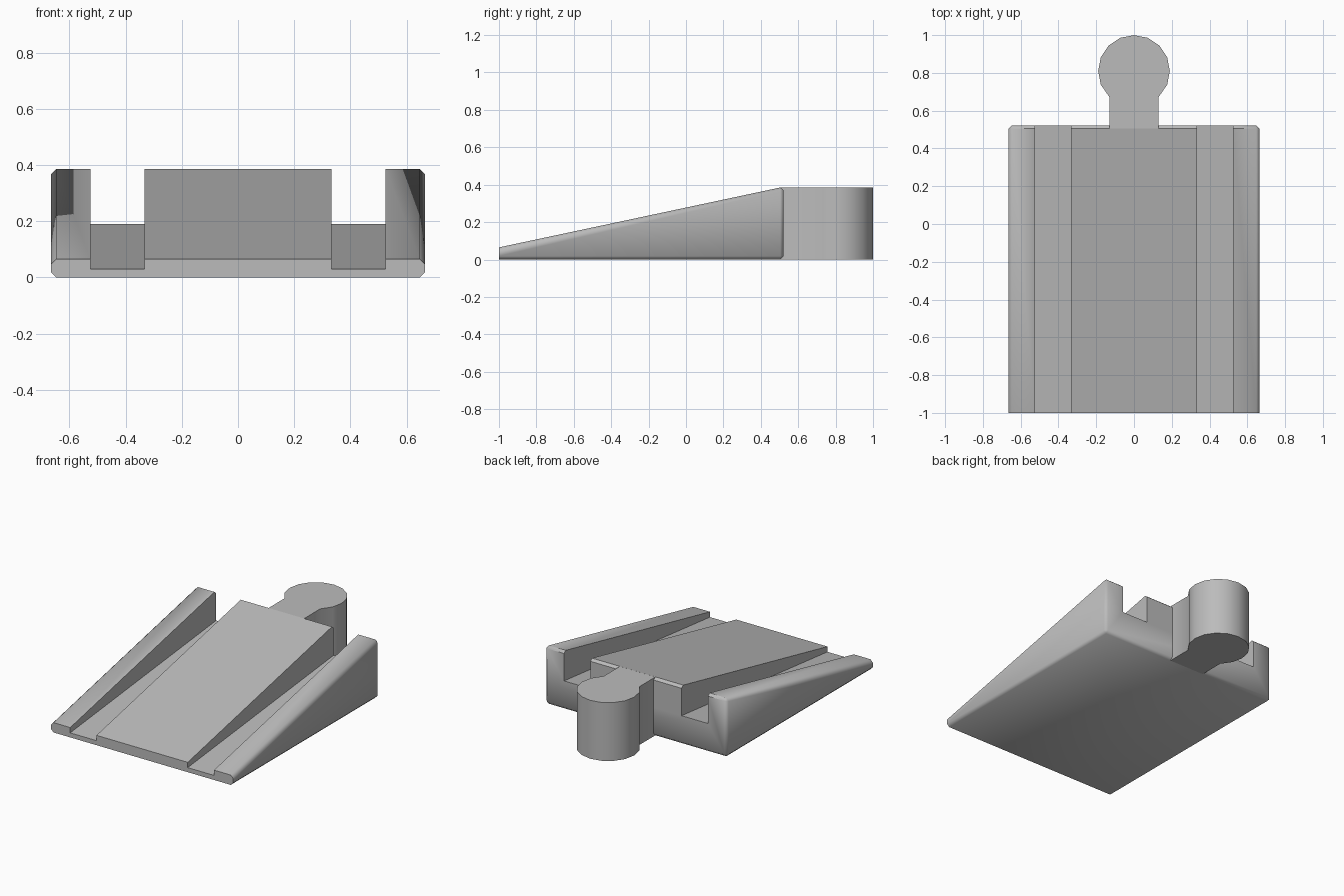
import bpy, bmesh, math

cube = bpy.data.objects.get("Cube")
if cube:
    bpy.data.objects.remove(cube, do_unlink=True)

FRONT, BACK, HALF_W = -1.0, 0.522, 0.665
TOP = 0.385

grey = bpy.data.materials.new("plain_grey")
grey.use_nodes = True
colour = (0.5, 0.5, 0.5, 1)
grey.diffuse_color = colour
grey.node_tree.nodes["Principled BSDF"].inputs["Base Color"].default_value = colour


def prism(name, points, shift, chamfer=0):
    """Extrude a closed outline along a vector; optionally chamfer all but the front edges."""
    bm = bmesh.new()
    base = bm.faces.new([bm.verts.new(p) for p in points])
    ext = bmesh.ops.extrude_face_region(bm, geom=[base])
    verts = [g for g in ext["geom"] if isinstance(g, bmesh.types.BMVert)]
    bmesh.ops.translate(bm, verts=verts, vec=shift)
    bmesh.ops.recalc_face_normals(bm, faces=bm.faces)
    if chamfer:
        edges = [e for e in bm.edges if any(v.co.y > FRONT + 0.01 for v in e.verts)]
        bmesh.ops.bevel(bm, geom=edges, offset=chamfer, segments=1,
                        profile=0.5, affect='EDGES', clamp_overlap=True)
        bmesh.ops.recalc_face_normals(bm, faces=bm.faces)
    mesh = bpy.data.meshes.new(name)
    bm.to_mesh(mesh)
    bm.free()
    mesh.materials.append(grey)
    obj = bpy.data.objects.new(name, mesh)
    bpy.context.collection.objects.link(obj)
    return obj


def smooth(obj, degrees):
    bpy.ops.object.select_all(action='DESELECT')
    obj.select_set(True)
    bpy.context.view_layer.objects.active = obj
    bpy.ops.object.shade_smooth_by_angle(angle=math.radians(degrees))


# Wedge-shaped ramp with chamfered sides and back
side = [(FRONT, 0), (BACK, 0), (BACK, 0.389), (FRONT, 0.065)]
ramp = prism("ramp", [(-HALF_W, y, z) for y, z in side], (2 * HALF_W, 0, 0), 0.018)

# Two sloping wheel grooves
groove = [(-1.19, 0.01), (0.712, 0.21), (0.712, 0.8), (-1.19, 0.8)]
cutters = []
for label, x in (("right", -0.525), ("left", 0.333)):
    cutter = prism(label + "_groove_cutter", [(x, y, z) for y, z in groove], (0.192, 0, 0))
    cutter.hide_render = True
    mod = ramp.modifiers.new(label + "_groove", 'BOOLEAN')
    mod.operation = 'DIFFERENCE'
    mod.solver = 'EXACT'
    mod.object = cutter
    cutters.append(cutter)
bpy.ops.object.select_all(action='DESELECT')
ramp.select_set(True)
bpy.context.view_layer.objects.active = ramp
for mod in list(ramp.modifiers):
    bpy.ops.object.modifier_apply(modifier=mod.name)
for cutter in cutters:
    bpy.data.objects.remove(cutter, do_unlink=True)
smooth(ramp, 50)

# Connector: straight neck ending in a round knob
RADIUS, NECK, SIDES = 0.19, 0.13, 16
centre = 1 - RADIUS
joint = centre - math.sqrt(RADIUS ** 2 - NECK ** 2)
arc = []
for i in range(SIDES + 1):
    a = math.tau * i / SIDES - math.pi / 2
    x, y = RADIUS * math.cos(a), centre + RADIUS * math.sin(a)
    if y > joint + 0.02:
        arc.append((x, y, 0))
start = BACK - 0.018
outline = [(-NECK, start, 0), (NECK, start, 0), (NECK, joint, 0)] + arc + [(-NECK, joint, 0)]
connector = prism("connector", outline, (0, 0, TOP))
smooth(connector, 35)
